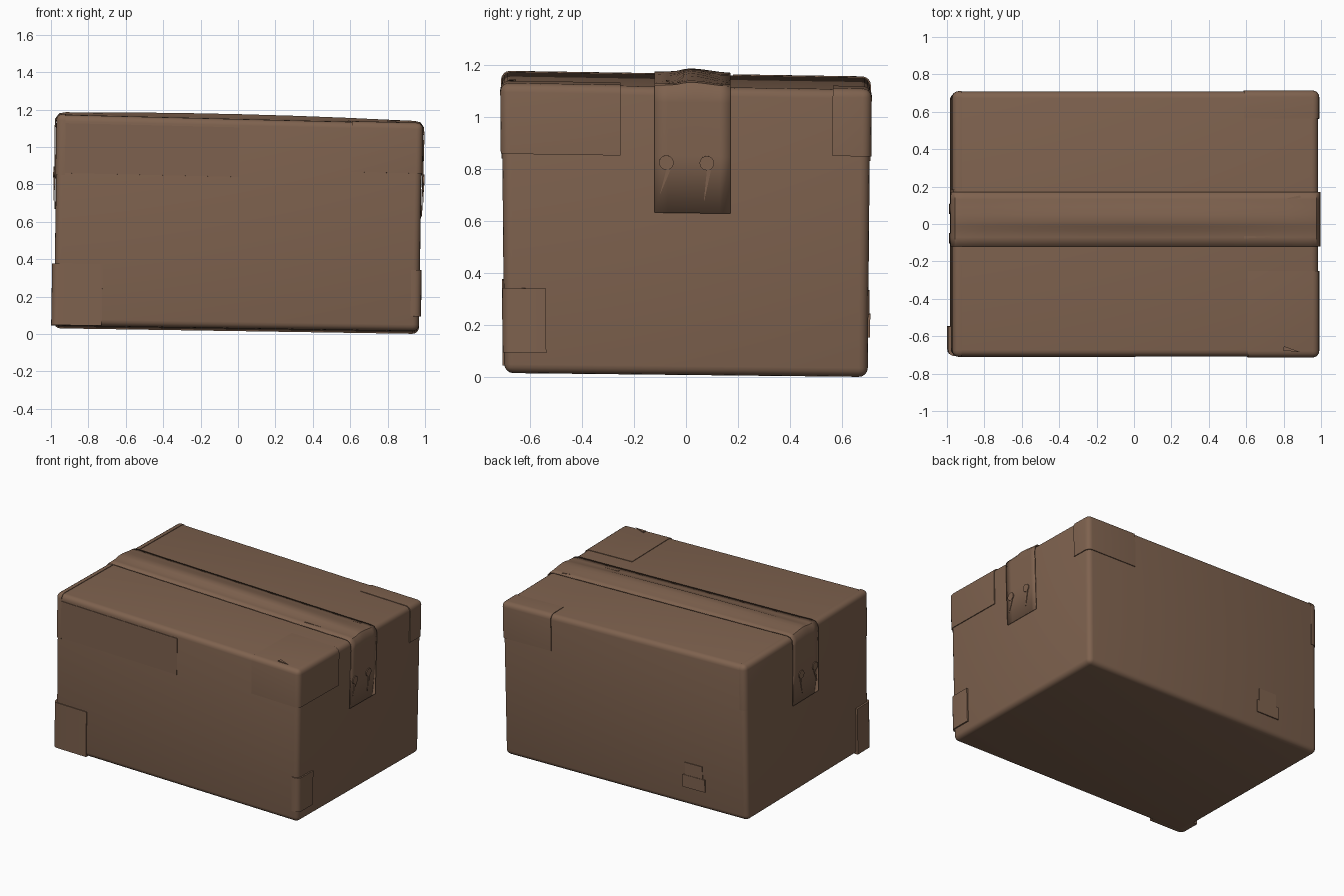
import bpy, bmesh, math
from mathutils import Vector

cube = bpy.data.objects.get("Cube")
if cube:
    bpy.data.objects.remove(cube, do_unlink=True)

card = bpy.data.materials.new("cardboard brown")
card.use_nodes = True
card.diffuse_color = (0.21, 0.122, 0.077, 1)
card.node_tree.nodes["Principled BSDF"].inputs["Base Color"].default_value = card.diffuse_color

X, Y, H = 0.976, 0.703, 1.12      # half width, half depth, height of the carton
LIP = 0.006                       # how far patches stand proud


def warp(p):
    """Lean the straight carton into its slightly crushed shape."""
    a, b, t = p.x / X, p.y / Y, p.z / H
    low = 0.023 - 0.015 * a - 0.0075 * b
    high = 1.139 - 0.024 * a - 0.011 * b
    lean = 2 * t - 1
    return Vector((p.x + 0.009 * lean, p.y * (1 + 0.007 * lean), low + (high - low) * t))


def finish(name, bm):
    for v in bm.verts:
        v.co = warp(v.co)
    bmesh.ops.recalc_face_normals(bm, faces=bm.faces)
    me = bpy.data.meshes.new(name)
    bm.to_mesh(me)
    bm.free()
    me.materials.append(card)
    ob = bpy.data.objects.new(name, me)
    bpy.context.collection.objects.link(ob)
    bpy.ops.object.select_all(action="DESELECT")
    ob.select_set(True)
    bpy.context.view_layer.objects.active = ob
    bpy.ops.object.shade_smooth_by_angle(angle=math.radians(40))
    return ob


def block(name, lo, hi, radius=0.035):
    """Box whose edges are rounded only where it wraps the carton's own edges."""
    bm = bmesh.new()
    bmesh.ops.create_cube(bm, size=1)
    for v in bm.verts:
        v.co = Vector([hi[i] if v.co[i] > 0 else lo[i] for i in range(3)])

    def outer(edge):
        m = (edge.verts[0].co + edge.verts[1].co) / 2
        return (abs(m.x) >= X) + (abs(m.y) >= Y) + (m.z >= H or m.z <= 0) >= 2
    edges = [e for e in bm.edges if outer(e)]
    if edges:
        bmesh.ops.bevel(bm, geom=edges, offset=radius, segments=4, profile=0.5, affect="EDGES")
    return finish(name, bm)


# Carton
block("carton", (-X, -Y, 0), (X, Y, H))

# Paper patches wrapped over corners and edges
OX, OY, OH = X + LIP, Y + LIP, H + 0.004
block("front_left_top_patch", (0.6, -OY, 0.85), (OX, -0.25, OH))
block("back_left_top_patch", (0.58, 0.56, 0.86), (OX, OY, OH))
block("front_left_bottom_patch", (0.93, -OY, 0.08), (OX + 0.004, -0.54, 0.33))
block("front_right_bottom_patch", (-OX - 0.008, -OY, 0.003), (-0.72, -0.55, 0.33))
block("front_flap", (-0.93, -Y - 0.004, 0.81), (0, -0.6, 1.075))
block("right_edge_strip_front", (-X - 0.004, -Y - 0.003, 0.8), (-0.93, -0.12, OH))
block("right_edge_strip_back", (-X - 0.004, 0.18, 0.8), (-0.93, Y + 0.003, OH))
block("back_label", (-0.64, 0.6, 0.13), (-0.46, Y + 0.008, 0.22))
block("back_label_tab", (-0.62, 0.6, 0.22), (-0.48, Y + 0.005, 0.31))

# Packing tape: one strip down each end and over the ridged top
half = [(X + 0.004, 0.63), (X + 0.007, 0.85), (X + 0.01, 1.06), (X + 0.007, 1.1),
        (X - 0.012, 1.122), (X - 0.045, 1.127), (0.8, 1.126), (0.55, 1.126), (0.28, 1.126)]
path = half + [(0, 1.126)] + [(-x, z) for x, z in reversed(half)]
ridge = [(-0.12, 0), (-0.07, 0.1), (-0.035, 0.3), (-0.01, 0.75), (0.015, 1),
         (0.05, 0.9), (0.09, 0.55), (0.13, 0.2), (0.17, 0)]
bm = bmesh.new()
rows = []
for x, z in path:
    top = min(1, max(0, (z - 1.05) / 0.07))
    bow = 0.013 + 0.015 * (1 - (x / X) ** 2)
    rows.append([bm.verts.new((x, y, z + h * top * bow)) for y, h in ridge])
for r, s in zip(rows, rows[1:]):
    for i in range(len(ridge) - 1):
        bm.faces.new((r[i], r[i + 1], s[i + 1], s[i]))
tape = finish("packing_tape", bm)
solid = tape.modifiers.new("thickness", "SOLIDIFY")
solid.thickness = 0.006
solid.offset = 0


# Button and string closures on both taped ends
def disc(name, side, y, z, r):
    bm = bmesh.new()
    bmesh.ops.create_cone(bm, cap_ends=True, segments=20, radius1=r, radius2=r, depth=0.01)
    for v in bm.verts:
        v.co = Vector((side * (X + 0.011) + v.co.z, y + v.co.x, z + v.co.y))
    return finish(name, bm)


def sliver(name, a, b, width, across):
    """Thin tapering raised strip from a to b."""
    a, b = Vector(a), Vector(b)
    along = (b - a).normalized()
    side, up = along.cross(across).normalized() * width, across * 0.004
    bm = bmesh.new()
    ring = [bm.verts.new(p) for p in (a + side - up, a + side + up, a - side + up, a - side - up)]
    tip = bm.verts.new(b)
    bm.faces.new(ring)
    for i in range(4):
        bm.faces.new((ring[i], ring[(i + 1) % 4], tip))
    return finish(name, bm)


for s, label in ((1, "left"), (-1, "right")):
    for n, (y, drop, lean) in enumerate(((-0.075, 0.1, -0.025), (0.08, 0.13, -0.012))):
        disc(f"{label}_button_{n + 1}", s, y, 0.825, 0.028)
        x = s * (X + 0.011)
        sliver(f"{label}_string_{n + 1}", (x, y + 0.008, 0.8), (x, y + lean, 0.8 - drop),
               0.008, Vector((s, 0, 0)))

# Small tears and wrinkles on top
UP = Vector((0, 0, 1))
for n, (a, b) in enumerate((((0.88, 0.145), (0.78, 0.13)), ((0.88, 0.105), (0.78, 0.13)),
                            ((0.58, -0.07), (0.73, -0.068)), ((-0.74, 0.085), (-0.87, 0.08)))):
    z = 1.131
    sliver(f"tape_wrinkle_{n + 1}", (*a, z), (*b, z), 0.007, UP)
sliver("lifted_corner", (0.79, -0.66, H + 0.01), (0.88, -0.68, H + 0.012), 0.012, UP)
